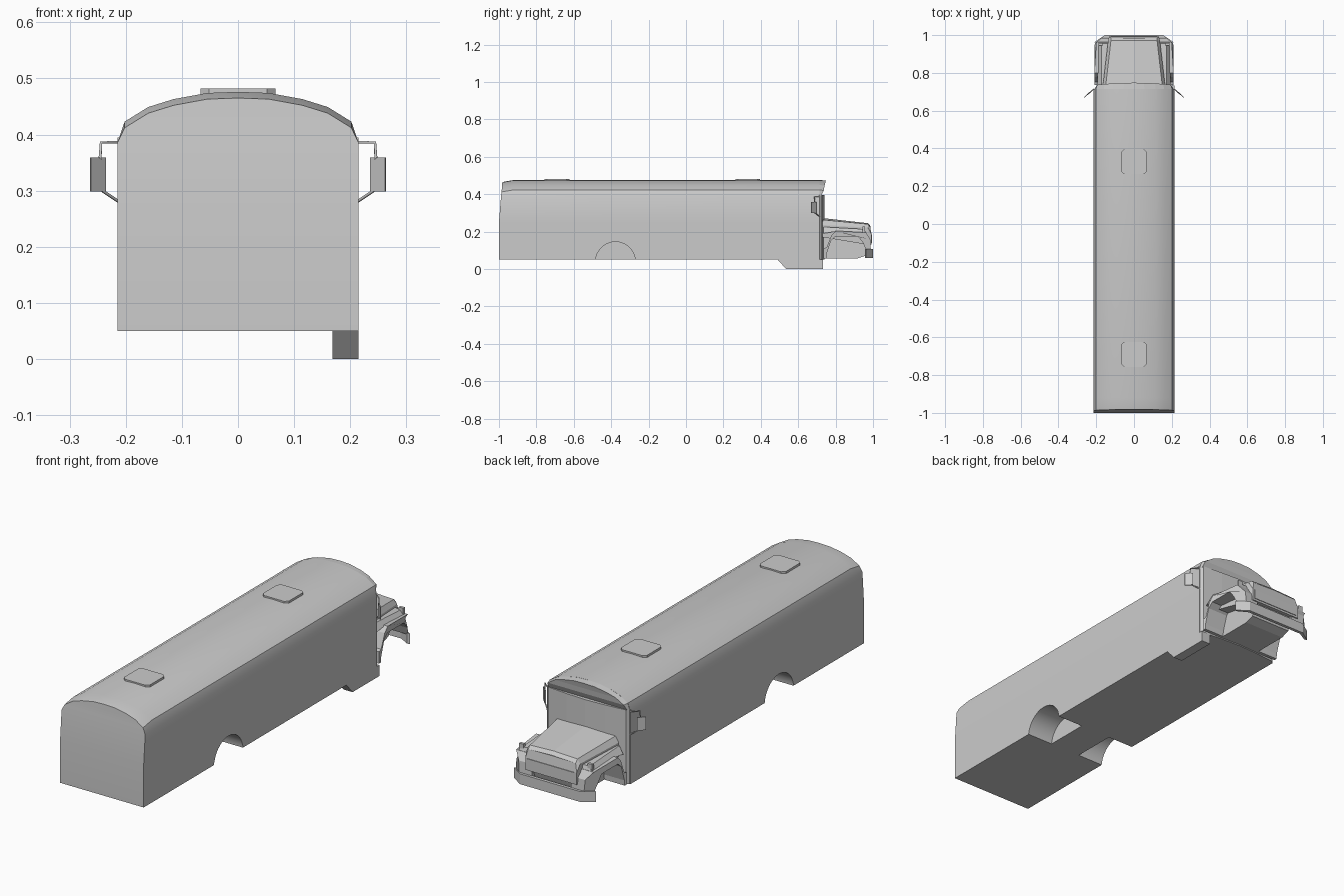
import bpy, bmesh
from mathutils import Vector

cube = bpy.data.objects.get("Cube")
if cube:
    bpy.data.objects.remove(cube, do_unlink=True)

GREY = (0.6, 0.6, 0.6, 1)
paint = bpy.data.materials.new("light_grey")
paint.use_nodes = True
paint.diffuse_color = GREY
paint.node_tree.nodes["Principled BSDF"].inputs["Base Color"].default_value = GREY


def finish(name, bm):
    bmesh.ops.remove_doubles(bm, verts=bm.verts, dist=1e-5)
    bmesh.ops.recalc_face_normals(bm, faces=bm.faces)
    mesh = bpy.data.meshes.new(name)
    bm.to_mesh(mesh)
    bm.free()
    mesh.materials.append(paint)
    ob = bpy.data.objects.new(name, mesh)
    bpy.context.collection.objects.link(ob)
    return ob


def prism(name, outline, place, a, b):
    """Extrude a 2D outline between a and b; place(u, v, w) gives the 3D point."""
    bm = bmesh.new()
    lo, hi = [[bm.verts.new(place(u, v, w)) for u, v in outline] for w in (a, b)]
    n = len(outline)
    bm.faces.new(lo)
    bm.faces.new(hi)
    for i in range(n):
        j = (i + 1) % n
        bm.faces.new((lo[i], lo[j], hi[j], hi[i]))
    return finish(name, bm)


def plan(u, v, w):
    return (u, v, w)


def side(u, v, w):
    return (w, u, v)


def mirrored(half):
    return half + [(-x, y) for x, y in reversed(half) if x > 0]


def loft(name, sections):
    """Bridge half sections of 3D points, mirrored across x, with strip caps."""
    bm = bmesh.new()
    rows = [([bm.verts.new(p) for p in s],
             [bm.verts.new((-p[0], p[1], p[2])) for p in s]) for s in sections]
    n = len(sections[0])
    for (r0, l0), (r1, l1) in zip(rows, rows[1:]):
        for i in range(n - 1):
            bm.faces.new((r0[i], r0[i + 1], r1[i + 1], r1[i]))
            bm.faces.new((l0[i], l0[i + 1], l1[i + 1], l1[i]))
        bm.faces.new((r0[0], l0[0], l1[0], r1[0]))
    for r, l in (rows[0], rows[-1]):
        for i in range(n - 1):
            bm.faces.new((r[i], r[i + 1], l[i + 1], l[i]))
    bmesh.ops.dissolve_degenerate(bm, dist=1e-5, edges=bm.edges)
    return finish(name, bm)


# Long body with arched roof and a leaning rear wall
wall = [(0.215, 0.05), (0.215, 0.25), (0.215, 0.385)]
roof = [(0.202, 0.423), (0.16, 0.449), (0.115, 0.463), (0.055, 0.474), (0, 0.476)]
rear = []
for x, z in wall + roof:
    lean = max(0, z - 0.25) * 0.08
    rear.append((x, -1 + lean, z - (0.011 if z > 0.4 else 0)))
body = loft("body", [rear] + [[(x, y, z) for x, z in wall + roof] for y in (-0.92, 0.715)])

# Rear wheel arches cut into both sides
for s in (1, -1):
    bpy.ops.mesh.primitive_cylinder_add(vertices=32, radius=0.107, depth=0.28,
                                        location=(s * 0.22, -0.377, 0.038),
                                        rotation=(0, 1.570796, 0))
    cutter = bpy.context.object
    cutter.name = "arch_cutter"
    cutter.hide_render = True
    mod = body.modifiers.new("arch", "BOOLEAN")
    mod.operation = "DIFFERENCE"
    mod.solver = "EXACT"
    mod.object = cutter
    bpy.context.view_layer.objects.active = body
    bpy.ops.object.modifier_apply(modifier=mod.name)
    bpy.data.objects.remove(cutter, do_unlink=True)

# Curved front wall and the roof brow above it
prism("windshield_wall", mirrored([(0.215, 0.71), (0.2, 0.727), (0.1, 0.736), (0, 0.741)]),
      plan, 0.05, 0.395)
brow = [(0.213, 0.39)] + roof
crown = [(x * 0.97, 0.735 + 0.013 * (1 - (x / 0.215) ** 2), z - 0.003) for x, z in brow]
crown[0] = (0.205, 0.722, 0.39)
loft("roof_brow", [[(x, 0.71, z) for x, z in brow], crown])

# Door step under the front corner
prism("door_step", [(0.49, 0.05), (0.535, 0), (0.733, 0), (0.733, 0.05)], side, 0.168, 0.215)

# Roof hatches
for label, y in (("front", 0.33), ("rear", -0.69)):
    hatch = prism(label + "_roof_hatch",
                  mirrored([(0.052, y - 0.066), (0.067, y - 0.052),
                            (0.067, y + 0.052), (0.052, y + 0.066)]), plan, 0.464, 0.482)

# Hood tapering to a sloped nose
loft("hood", [
    [(0.165, 0.73, 0.17), (0.165, 0.73, 0.235), (0.15, 0.73, 0.263), (0, 0.73, 0.272)],
    [(0.137, 0.972, 0.13), (0.137, 0.972, 0.222), (0.122, 0.972, 0.24), (0, 0.972, 0.245)],
    [(0.132, 0.992, 0.13), (0.132, 0.992, 0.185), (0.122, 0.985, 0.225), (0, 0.986, 0.23)],
])

# Engine bay between the front wheels
prism("engine_bay", [(0.73, 0.055), (0.914, 0.055), (0.957, 0.07), (0.975, 0.12),
                     (0.975, 0.2), (0.73, 0.22)], side, -0.105, 0.105)

# Grille surround
prism("grille_frame", [(-0.122, 0.14), (0.122, 0.14), (0.122, 0.185), (-0.122, 0.185)],
      lambda u, v, w: (u, w, v), 0.985, 0.995)

# Bumper wrapping round the nose
prism("bumper", [(0.21, 0.962), (0.155, 1), (-0.155, 1), (-0.21, 0.962),
                 (-0.2, 0.957), (-0.15, 0.985), (0.15, 0.985), (0.2, 0.957)],
      plan, 0.06, 0.108)

arch = [(0.735, 0.055), (0.735, 0.11), (0.752, 0.115), (0.778, 0.18), (0.8, 0.204),
        (0.963, 0.195), (0.985, 0.16), (0.988, 0.105), (0.963, 0.1), (0.947, 0.14),
        (0.92, 0.174), (0.8, 0.174), (0.775, 0.152), (0.752, 0.08), (0.75, 0.055)]
for s, label in ((1, "left"), (-1, "right")):
    # Front fender with a tapered nose
    prism(label + "_fender", arch,
          lambda u, v, w: (s * (w - (max(0, u - 0.955) * 1.3 if w > 0.15 else 0)), u, v),
          0.1, 0.21)
    # Raised shoulder between hood and fender
    prism(label + "_fender_shoulder", [(0.735, 0.19), (0.8, 0.2), (0.963, 0.19),
                                       (0.955, 0.213), (0.735, 0.225)],
          lambda u, v, w: (s * (w + (0.02 if v < 0.205 and w > 0.15 else 0)), u, v),
          0.12, 0.172)
    # Marker lamp
    prism(label + "_marker_lamp", [(s * 0.165, 0.945), (s * 0.188, 0.945),
                                   (s * 0.188, 0.958), (s * 0.165, 0.958)],
          plan, 0.19, 0.226)
    # Angled mirror plate
    prism(label + "_mirror", [(s * 0.235, 0.694), (s * 0.262, 0.668),
                              (s * 0.264, 0.672), (s * 0.238, 0.699)], plan, 0.298, 0.359)
    # Mirror brackets
    for part, path in (("upper", [(0.212, 0.715, 0.386), (0.244, 0.687, 0.386),
                                  (0.246, 0.686, 0.355)]),
                       ("lower", [(0.212, 0.715, 0.28), (0.242, 0.69, 0.3)])):
        curve = bpy.data.curves.new(label + "_mirror_" + part + "_bracket", "CURVE")
        curve.dimensions = "3D"
        curve.bevel_depth = 0.0027
        curve.bevel_resolution = 1
        spline = curve.splines.new("POLY")
        spline.points.add(len(path) - 1)
        for point, (x, y, z) in zip(spline.points, path):
            point.co = (s * x, y, z, 1)
        curve.materials.append(paint)
        bpy.context.collection.objects.link(bpy.data.objects.new(curve.name, curve))

# Soft shading along the roof
bpy.ops.object.select_all(action="DESELECT")
body.select_set(True)
bpy.context.view_layer.objects.active = body
bpy.ops.object.shade_smooth_by_angle(angle=0.4)
